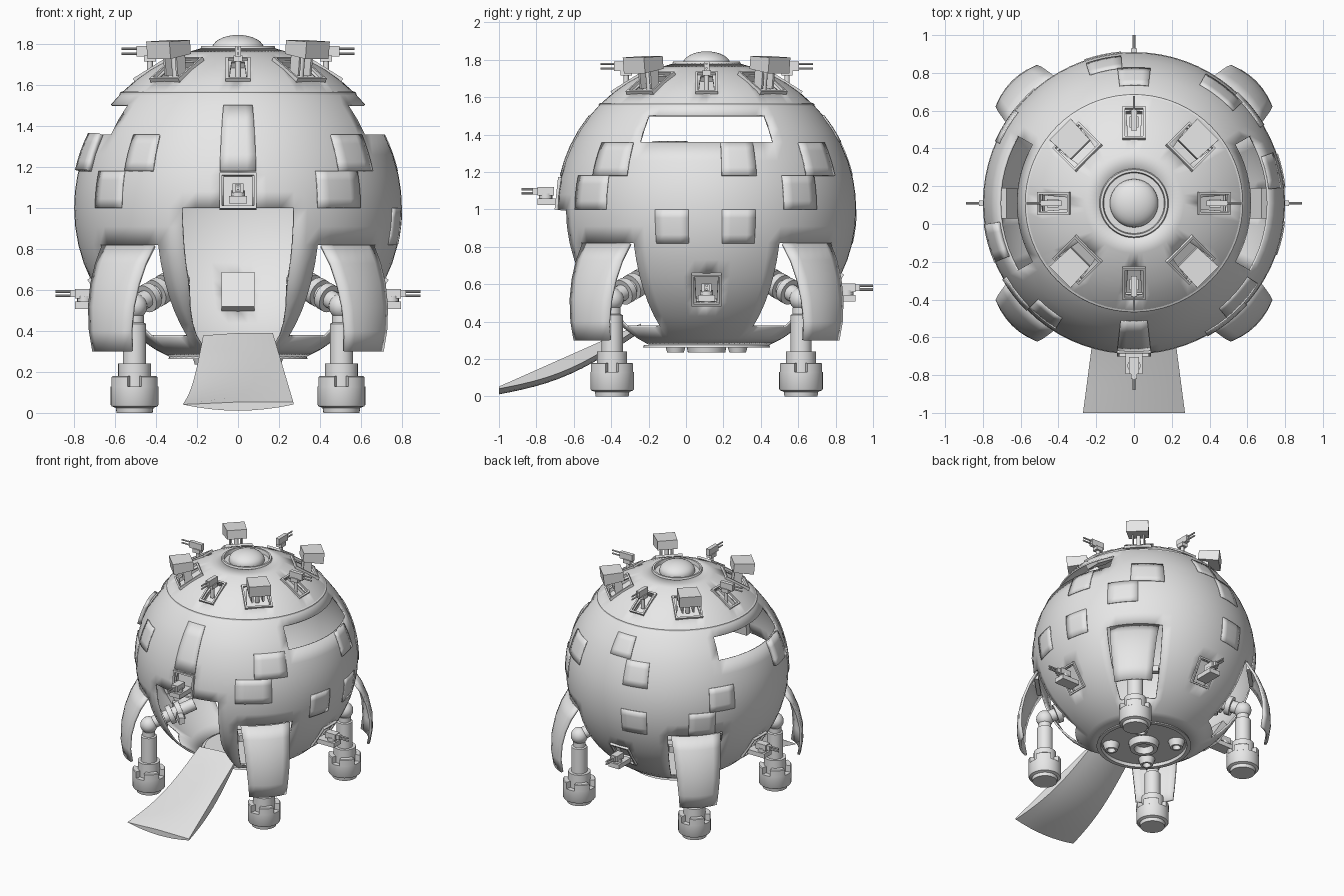
import bpy, bmesh
from math import sin, cos, pi, radians, asin, degrees, sqrt
from mathutils import Matrix, Vector

old = bpy.data.objects.get("Cube")
if old:
    bpy.data.objects.remove(old)

R, CY, CZ = 0.8, 0.11, 1.0          # hull radius and centre
grey = bpy.data.materials.new("hull_grey")
grey.use_nodes = True
grey.diffuse_color = (0.8, 0.8, 0.8, 1)
grey.node_tree.nodes["Principled BSDF"].inputs["Base Color"].default_value = (0.8, 0.8, 0.8, 1)


def make(name, bm, M=Matrix(), solid=0, fix=True):
    """Turn a bmesh into a smooth-by-angle object."""
    if fix:
        bmesh.ops.recalc_face_normals(bm, faces=bm.faces)
    me = bpy.data.meshes.new(name)
    bm.to_mesh(me)
    bm.free()
    me.materials.append(grey)
    ob = bpy.data.objects.new(name, me)
    ob.matrix_world = M
    bpy.context.collection.objects.link(ob)
    if solid:
        mod = ob.modifiers.new("thickness", 'SOLIDIFY')
        mod.thickness, mod.offset = solid, -1
    bpy.ops.object.select_all(action='DESELECT')
    ob.select_set(True)
    bpy.context.view_layer.objects.active = ob
    bpy.ops.object.shade_smooth_by_angle(angle=radians(32))
    return ob


def frame(az, r, z, tilt=0):
    """Local x points outward from the hull axis, raised by tilt degrees."""
    a = radians(az)
    return (Matrix.Translation((r * cos(a), CY + r * sin(a), z))
            @ Matrix.Rotation(a, 4, 'Z') @ Matrix.Rotation(-radians(tilt), 4, 'Y'))


def ring_r(z):
    return sqrt(R * R - (z - CZ) ** 2)


def box(name, M, loc, size):
    bm = bmesh.new()
    bmesh.ops.create_cube(bm, size=1)
    bmesh.ops.scale(bm, vec=size, verts=bm.verts)
    bmesh.ops.translate(bm, vec=loc, verts=bm.verts)
    return make(name, bm, M)


def rod(name, M, p, q, r, segs=16):
    p, q = Vector(p), Vector(q)
    bm = bmesh.new()
    bmesh.ops.create_cone(bm, cap_ends=True, segments=segs, radius1=r, radius2=r, depth=(q - p).length)
    turn = (q - p).to_track_quat('Z', 'Y').to_matrix().to_4x4()
    return make(name, bm, M @ Matrix.Translation((p + q) / 2) @ turn)


def lathe(name, M, prof, segs=32, start=0, sweep=360):
    """Revolve an (r, z) profile around local z."""
    bm = bmesh.new()
    vs = [bm.verts.new((r, 0, z)) for r, z in prof]
    es = [bm.edges.new(e) for e in zip(vs, vs[1:])]
    if sweep < 360:
        es.append(bm.edges.new((vs[-1], vs[0])))
    bmesh.ops.rotate(bm, verts=vs, matrix=Matrix.Rotation(radians(start), 3, 'Z'))
    bmesh.ops.spin(bm, geom=vs + es, axis=(0, 0, 1), cent=(0, 0, 0), angle=radians(sweep), steps=segs)
    bmesh.ops.remove_doubles(bm, verts=bm.verts, dist=1e-5)
    if sweep < 360:
        bmesh.ops.holes_fill(bm, edges=bm.edges, sides=8)
    return make(name, bm, M)


def grid(name, nu, nv, fn, solid=0, M=Matrix(), skip=None, fix=False):
    """Surface from fn(u index, v index); skip drops faces."""
    bm = bmesh.new()
    vs = [[bm.verts.new(fn(i, j)) for i in range(nu + 1)] for j in range(nv + 1)]
    for j in range(nv):
        for i in range(nu):
            if not (skip and skip(i, j)):
                bm.faces.new((vs[j][i], vs[j][i + 1], vs[j + 1][i + 1], vs[j + 1][i]))
    bmesh.ops.remove_doubles(bm, verts=bm.verts, dist=1e-5)
    bmesh.ops.delete(bm, geom=[v for v in bm.verts if not v.link_faces], context='VERTS')
    return make(name, bm, M, solid, fix)


# Hull shell with openings: (azimuth, half width, low z, high z)
CARD, DIAG = (0, 90, 180, 270), (45, 135, 225, 315)
levels = [.27, .31, .37, .43, .5, .57, .64, .73, .82, .91, 1, 1.08, 1.16, 1.26, 1.36,
          1.43, 1.505, 1.56, 1.63, 1.675, 1.72, 1.755, 1.779]
holes = [(270, 20, .27, 1), (0, 30, 1.36, 1.505), (180, 30, 1.36, 1.505), (270, 5, 1, 1.16)]
holes += [(a, 15, .37, .82) for a in DIAG]
holes += [(a, 10, 1.63, 1.72) for a in DIAG] + [(a, 5, 1.63, 1.72) for a in CARD]
holes += [(a, 5, .5, .64) for a in (0, 90, 180)]


def hull_point(i, j):
    az, z = 5 * i, levels[j]
    if abs(az - 270) == 20:          # the doorway widens in angle near its foot
        az += (1 if az > 270 else -1) * min(4.5, max(0, .6 - z) * 20)
    a, r = radians(az), ring_r(z)
    return r * cos(a), CY + r * sin(a), z


def hull_open(i, j):
    az, z = 5 * i + 2.5, (levels[j] + levels[j + 1]) / 2
    return any(abs((az - a + 180) % 360 - 180) < h and lo < z < hi for a, h, lo, hi in holes)


grid("hull_shell", 72, len(levels) - 1, hull_point, .012, skip=hull_open)
axis = Matrix.Translation((0, CY, 0))
lathe("cap_seam", axis, [(.578, 1.555), (.576, 1.564), (.566, 1.569)], 72)

# Crown: rim, sunken ring and dome
lathe("crown_rim", axis, [(.185, 1.774), (.178, 1.792), (.165, 1.792), (.16, 1.765), (0, 1.765)], 48)
lathe("crown_dome", axis, [(.128, 1.76)] + [(.128 * cos(t * pi / 16), 1.775 + .07 * sin(t * pi / 16))
                                            for t in range(9)], 40)

# Underside with main and corner nozzles
lathe("base_plate", axis, [(.335, .275), (.34, .262), (.31, .262), (.305, .285), (0, .285)], 48)
lathe("main_nozzle", axis, [(.11, .285), (.1, .235), (.07, .235), (.06, .283), (0, .283)])
for a in DIAG:
    lathe("corner_nozzle", frame(a, .235, 0), [(.06, .285), (.045, .235), (.03, .235), (.025, .27), (0, .27)], 20)


# Hull panels: azimuth range, z range, lift
def panel(a0, a1, z0, z1, lift=.006):
    def at(i, j):
        a, z = radians(a0 + (a1 - a0) * i / 4), z0 + (z1 - z0) * j / 4
        r = ring_r(z) * (R + lift) / R
        return r * cos(a), CY + r * sin(a), CZ + (z - CZ) * (R + lift) / R
    grid("hull_panel", 4, 4, at, lift + .003)


UP, MID, LOW = (1.18, 1.355), (1, 1.18), (.82, 1)
for a0, a1, zs in ((-51, -33, UP), (6, 20, UP), (43, 61, UP), (95, 109, UP), (225, 238, UP),
                   (-61, -42, MID), (31, 47, MID), (142, 156, MID), (210, 225, MID),
                   (-20, -7, LOW), (6, 19, LOW), (95, 109, LOW), (131, 145, LOW),
                   (83, 97, (1.36, 1.5)), (263.5, 276.5, (1.18, 1.5))):
    panel(a0, a1, *zs)
panel(188, 203, *UP, lift=.025)


# Hatch: framed well set into the hull
def hatch(az, z, w, h):
    bm = bmesh.new()
    bmesh.ops.create_cube(bm, size=1)
    bmesh.ops.scale(bm, vec=(.07, w, h), verts=bm.verts)
    bmesh.ops.translate(bm, vec=(-.027, 0, 0), verts=bm.verts)
    front = [f for f in bm.faces if f.calc_center_median().x > 0]
    bmesh.ops.inset_region(bm, faces=front, thickness=.018)
    ext = bmesh.ops.extrude_face_region(bm, geom=front)
    bmesh.ops.translate(bm, vec=(-.055, 0, 0), verts=[v for v in ext["geom"] if isinstance(v, bmesh.types.BMVert)])
    bmesh.ops.delete(bm, geom=front, context='FACES')
    make("hatch", bm, frame(az, ring_r(z), z, degrees(asin((z - CZ) / R))))


# Crown guns and box launchers
for a in CARD:
    hatch(a, 1.678, .12, .2)
    M = frame(a, .44, 1.765)
    rod("gun_post", M, (-.01, 0, -.13), (-.01, 0, 0), .014)
    box("gun_cradle", M, (-.01, 0, -.035), (.06, .045, .03))
    box("gun_body", M, (0, 0, 0), (.11, .03, .05))
    for z in (-.011, .013):
        rod("gun_barrel", M, (.05, 0, z), (.128, 0, z), .006, 8)
for a in DIAG:
    hatch(a, 1.678, .2, .2)
    M = frame(a, .475, 1.778, -6)
    rod("launcher_post", M, (-.03, 0, -.15), (-.03, 0, 0), .016)
    for s in (-1, 1):
        box("launcher_bracket", M, (-.03, s * .04, -.08), (.06, .012, .11))
    ob = box("launcher_box", M, (0, 0, 0), (.15, .16, .085))
    for v in ob.data.vertices:       # tapered rear
        if v.co.x < 0:
            v.co.z *= .8
            v.co.y *= .9

# Side, back and front guns
for a, z in ((0, .57), (90, .57), (180, .57), (270, 1.085)):
    front = a == 270
    hatch(a, z, .18 if front else .16, .175 if front else .2)
    M = frame(a, .81 if front else .7, z)
    box("gun_base", M, (.02, 0, -.045), (.15, .09, .035))
    rod("gun_turntable", M, (.05, 0, -.06), (.05, 0, 0), .035)
    box("gun_body", M, (.05, 0, .012), (.09, .055, .045))
    box("gun_muzzle", M, (.105, 0, .012), (.03, .03, .035))
    for s in (-1, 1):
        rod("gun_barrel", M, (.1, 0, .012 + s * .01), (.18 if front else .19, 0, .012 + s * .01), .007, 8)


# Landing legs and their swung-out covers
def cover_point(i, j):
    s, (r, w, z) = i / 3 - 1, cover[j]
    return r - .03 * s * s, s * w, z


cover = [(.9, .136, .3), (.915, .145, .4), (.91, .156, .52), (.885, .165, .63), (.845, .172, .73), (.79, .18, .82)]
for a in DIAG:
    M = frame(a, 0, 0)
    grid("leg_cover", 6, 5, cover_point, .018, M)
    box("cover_hinge", M, (.765, 0, .8), (.03, .24, .03))
    rod("leg_arm", M, (.7, 0, .53), (.38, 0, .66), .045)
    for t in (.2, .4, .6):
        x, z = .7 - .32 * t, .53 + .13 * t
        rod("arm_collar", M, (x, 0, z), (x - .035, 0, z + .014), .07, 24)
    box("arm_mount", M, (.5, 0, .6), (.04, .3, .05))
    L = frame(a, .714, 0) @ Matrix.Rotation(-radians(a), 4, 'Z')
    lathe("leg_ball", L, [(.062 * sin(t * pi / 10), .52 - .062 * cos(t * pi / 10)) for t in range(11)], 24)
    lathe("leg_strut", L, [(0, .475), (.045, .475), (.045, .44), (.057, .435), (.057, .24), (.08, .24),
                           (.08, .13), (0, .13)])
    lathe("foot_cup", L, [(0, 0), (.088, 0), (.092, .025), (.112, .032), (.117, .04), (.117, .13), (.07, .13)])
    for k in range(4):
        lathe("foot_tooth", L, [(.075, .125), (.117, .125), (.117, .175), (.112, .18), (.075, .18)], 8, 90 * k + 17, 56)


# Boarding ramp: flat deck over a curved underside
def ramp_point(i, j):
    t = j / 12
    half = .17 + .1 * t
    y, z = -.24 - .76 * t, .39 - .337 * t
    if i > 8:
        return half * (3 - i / 4 + 0), y, z
    s = i / 4 - 1
    return half * s, y, z - (.012 + .06 * sin(pi * t)) - .03 * (1 - s * s)


def ramp_loop(i, j):
    return ramp_point(0, j) if i == 11 else ramp_point(12 if i == 10 else (8 if i == 8 else i) if i < 9 else 8.001, j)


bm = bmesh.new()
rows = []
for j in range(13):
    under = [ramp_point(i, j) for i in range(9)]
    deck = [ramp_point(i, j) for i in (8.0001, 12)]
    rows.append([bm.verts.new(p) for p in under + deck])
n = len(rows[0])
for p, q in zip(rows, rows[1:]):
    for i in range(n):
        k = (i + 1) % n
        bm.faces.new((p[i], p[k], q[k], q[i]))
bm.faces.new(rows[0])
bm.faces.new(rows[-1])
make("boarding_ramp", bm)
